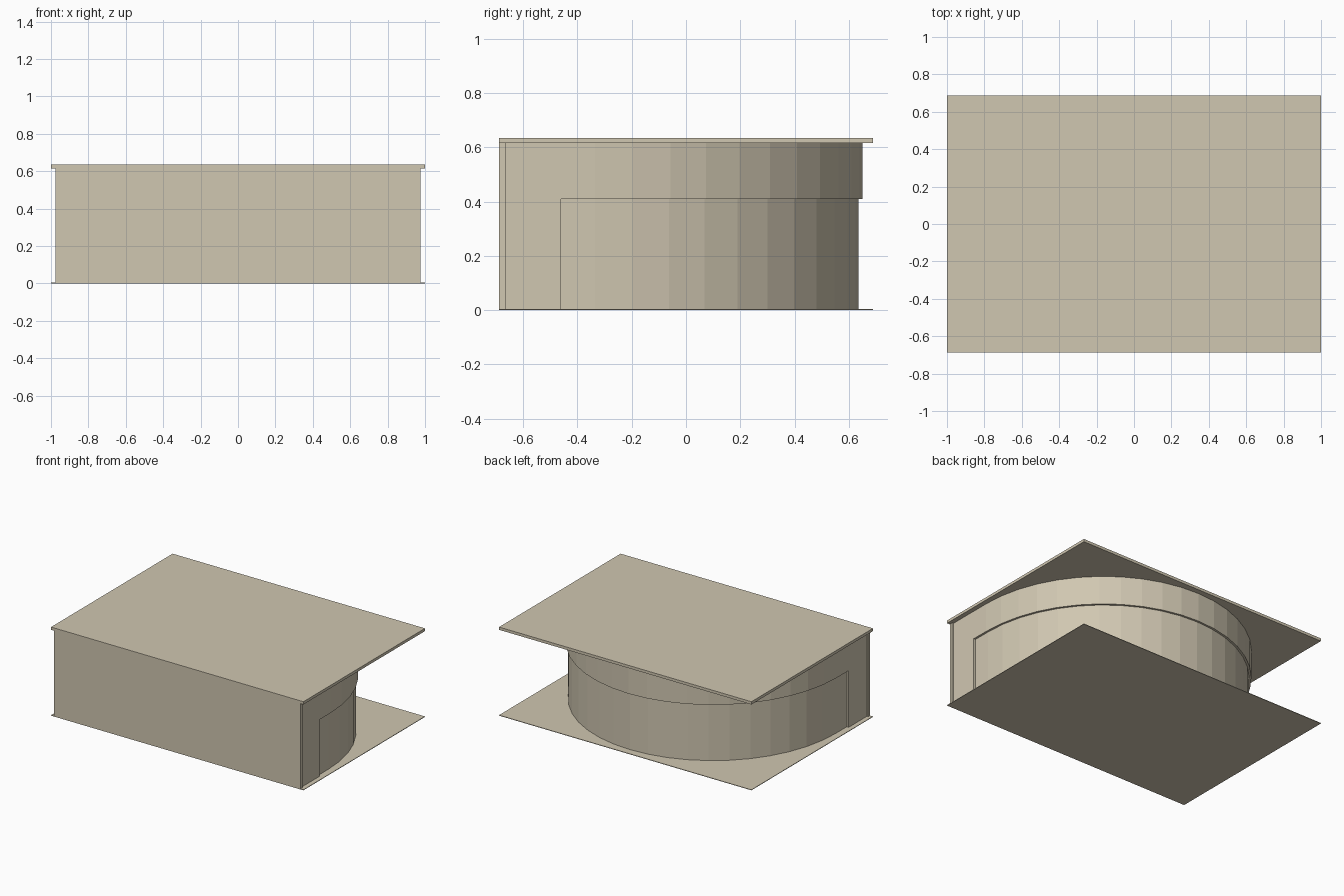
import bpy, bmesh, math

if "Cube" in bpy.data.objects:
    bpy.data.objects.remove(bpy.data.objects["Cube"])

# One colour for the whole model
mat = bpy.data.materials.new("warm beige")
mat.diffuse_color = (0.63, 0.57, 0.44, 1)
mat.use_nodes = True
mat.node_tree.nodes["Principled BSDF"].inputs["Base Color"].default_value = mat.diffuse_color

SEGMENTS = 22
CENTRE_Y = -0.335


def finish(name, bm):
    bmesh.ops.recalc_face_normals(bm, faces=bm.faces)
    mesh = bpy.data.meshes.new(name)
    bm.to_mesh(mesh)
    bm.free()
    mesh.materials.append(mat)
    ob = bpy.data.objects.new(name, mesh)
    bpy.context.collection.objects.link(ob)
    return ob


def prism(name, outline, z0, z1):
    """Extrude a plan outline between two heights."""
    bm = bmesh.new()
    face = bm.faces.new([bm.verts.new((x, y, z0)) for x, y in outline])
    top = bmesh.ops.extrude_face_region(bm, geom=[face])["geom"]
    verts = [v for v in top if isinstance(v, bmesh.types.BMVert)]
    bmesh.ops.translate(bm, verts=verts, vec=(0, 0, z1 - z0))
    return finish(name, bm)


def rect(x, y0, y1):
    return [(-x, y0), (x, y0), (x, y1), (-x, y1)]


def bow(a, b, front_y):
    """Straight sides running back into a half-round bow."""
    arc = [(a * math.cos(math.pi * i / SEGMENTS),
            CENTRE_Y + b * math.sin(math.pi * i / SEGMENTS))
           for i in range(SEGMENTS + 1)]
    return [(-a, front_y), (a, front_y)] + arc


# Thin floor plate and overhanging top slab
prism("floor_plate", rect(1, -0.688, 0.688), 0, 0.004)
prism("top_slab", rect(1, -0.688, 0.688), 0.615, 0.635)

# Flat front panel
prism("front_panel", rect(0.977, -0.688, -0.665), 0.004, 0.615)

# Curved body: full-height front ends, upper band, recessed lower band
prism("upper_curved_band", bow(0.967, 0.985, -0.665), 0.41, 0.615)
prism("lower_front_ends", rect(0.967, -0.665, -0.46), 0.004, 0.41)
prism("lower_curved_band", bow(0.952, 0.97, -0.46), 0.004, 0.41)
